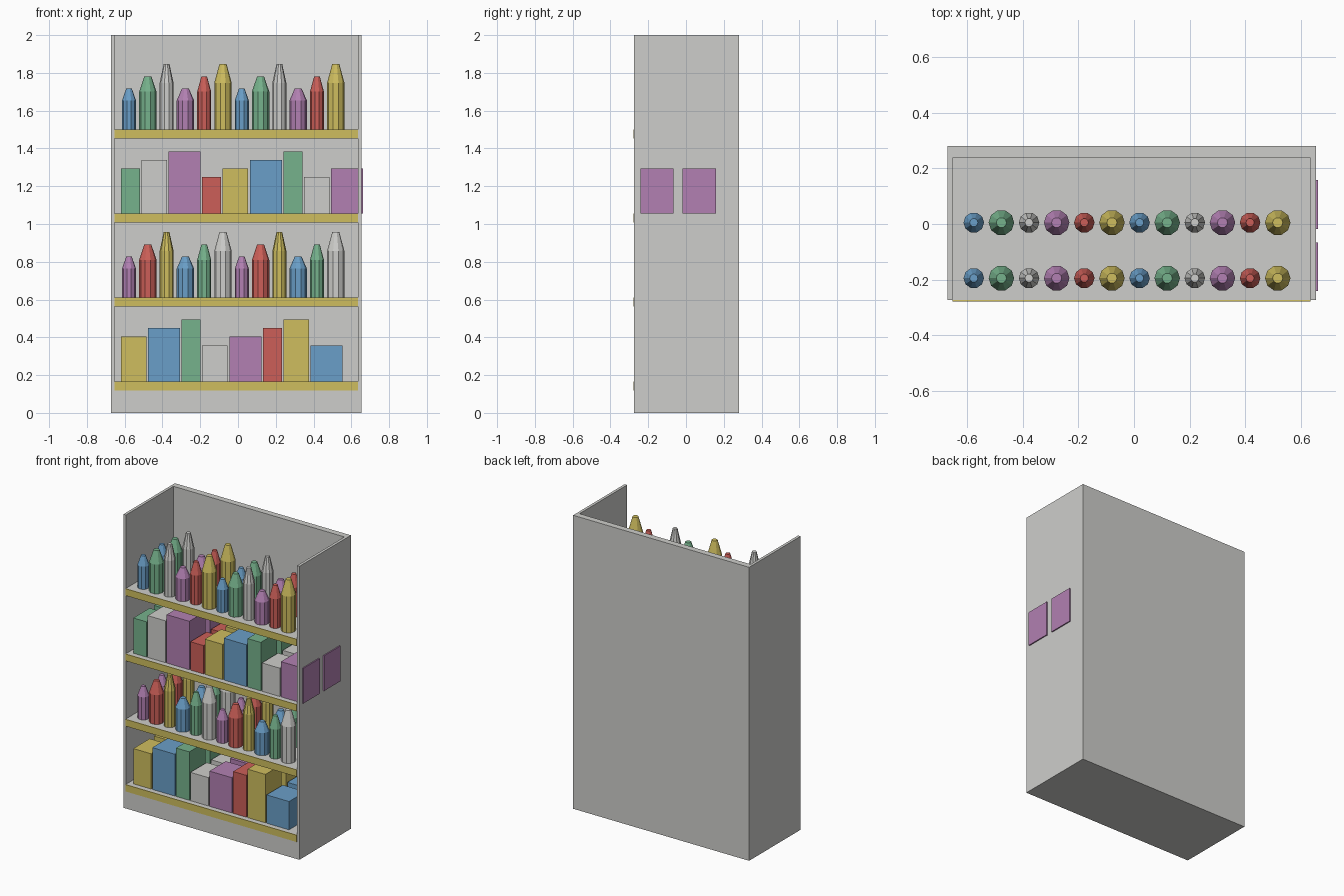
import bpy
import math

cube = bpy.data.objects.get("Cube")
if cube:
    bpy.data.objects.remove(cube, do_unlink=True)


# Colours, converted from display values to linear
def linear(c):
    c /= 255
    return c / 12.92 if c <= 0.04045 else ((c + 0.055) / 1.055) ** 2.4


def material(name, r, g, b):
    m = bpy.data.materials.new(name)
    m.use_nodes = True
    colour = (linear(r), linear(g), linear(b), 1)
    m.diffuse_color = colour
    m.node_tree.nodes["Principled BSDF"].inputs["Base Color"].default_value = colour
    return m


MATS = {
    "grey": material("pale grey", 206, 206, 203),
    "blue": material("blue", 106, 159, 200),
    "green": material("green", 118, 178, 140),
    "purple": material("purple", 178, 128, 178),
    "red": material("red", 204, 95, 88),
    "yellow": material("yellow", 207, 190, 95),
}


def add_mesh(name, verts, faces, colour):
    mesh = bpy.data.meshes.new(name)
    mesh.from_pydata(verts, [], faces)
    mesh.materials.append(MATS[colour])
    obj = bpy.data.objects.new(name, mesh)
    bpy.context.collection.objects.link(obj)
    return obj


def box(name, xs, ys, zs, colour):
    verts = [(x, y, z) for x in xs for y in ys for z in zs]
    faces = [(0, 1, 3, 2), (4, 6, 7, 5), (0, 4, 5, 1),
             (2, 3, 7, 6), (0, 2, 6, 4), (1, 5, 7, 3)]
    return add_mesh(name, verts, faces, colour)


def bottle(name, x, y, z, radius, height, colour, n=10):
    # Straight body with a tapered shoulder and a flat tip
    profile = [(radius, 0), (radius, 0.71 * height), (0.4 * radius, height)]
    verts = [(x + r * math.cos(math.tau * i / n), y + r * math.sin(math.tau * i / n), z + h)
             for r, h in profile for i in range(n)]
    faces = [(k * n + i, k * n + (i + 1) % n, (k + 1) * n + (i + 1) % n, (k + 1) * n + i)
             for k in range(2) for i in range(n)]
    faces += [tuple(reversed(range(n))), tuple(range(2 * n, 3 * n))]
    return add_mesh(name, verts, faces, colour)


# Cabinet: solid plinth, two thin sides, back panel, open top
LEFT, RIGHT, FRONT, BACK = 0.655, -0.672, -0.274, 0.28
IN_LEFT, IN_RIGHT, IN_BACK = 0.636, -0.653, 0.238
SHELVES = [0.165, 0.61, 1.055, 1.5]
box("plinth", (RIGHT, LEFT), (FRONT, BACK), (0, SHELVES[0]), "grey")
box("right_side", (RIGHT, IN_RIGHT), (FRONT, BACK), (SHELVES[0], 2), "grey")
box("left_side", (IN_LEFT, LEFT), (FRONT, BACK), (SHELVES[0], 2), "grey")
box("back_panel", (IN_RIGHT, IN_LEFT), (IN_BACK, BACK), (SHELVES[0], 2), "grey")

# Shelf boards with yellow edge strips
for i, z in enumerate(SHELVES):
    if i:
        box(f"shelf_{i}", (IN_RIGHT, IN_LEFT), (FRONT, IN_BACK), (z - 0.04, z), "grey")
    box(f"edge_strip_{i}", (IN_RIGHT, IN_LEFT), (FRONT - 0.005, FRONT), (z - 0.047, z), "yellow")

# Bottles: two rows on the second and top shelves
BOTTLE_COLOURS = ["blue", "green", "grey", "purple", "red", "yellow"]
for shelf, shift in ((1, 3), (3, 0)):
    for row, y in enumerate((-0.195, 0.005)):
        for i in range(12):
            bottle(f"bottle_{shelf}_{row}_{i}", -0.577 + 0.0995 * i, y, SHELVES[shelf],
                   (0.037, 0.046)[i % 2], (0.217, 0.282, 0.348)[i % 3],
                   BOTTLE_COLOURS[(i + shift) % 6])

# Cartons: two rows on the first and third shelves
# (the last one on the third shelf pushes through the side)
CARTON_COLOURS = ["green", "grey", "purple", "red", "yellow", "blue"]
for shelf, shift, count in ((0, 4, 8), (2, 0, 9)):
    for row, y in enumerate((-0.242, -0.018)):
        x = -0.62
        for i in range(count):
            width = (0.1, 0.135, 0.17)[(i + shift) % 3]
            height = (0.24, 0.285, 0.33, 0.193)[i % 4]
            box(f"carton_{shelf}_{row}_{i}", (x, x + width), (y, y + 0.176),
                (SHELVES[shelf], SHELVES[shelf] + height), CARTON_COLOURS[(i + shift) % 6])
            x += width + 0.0085
